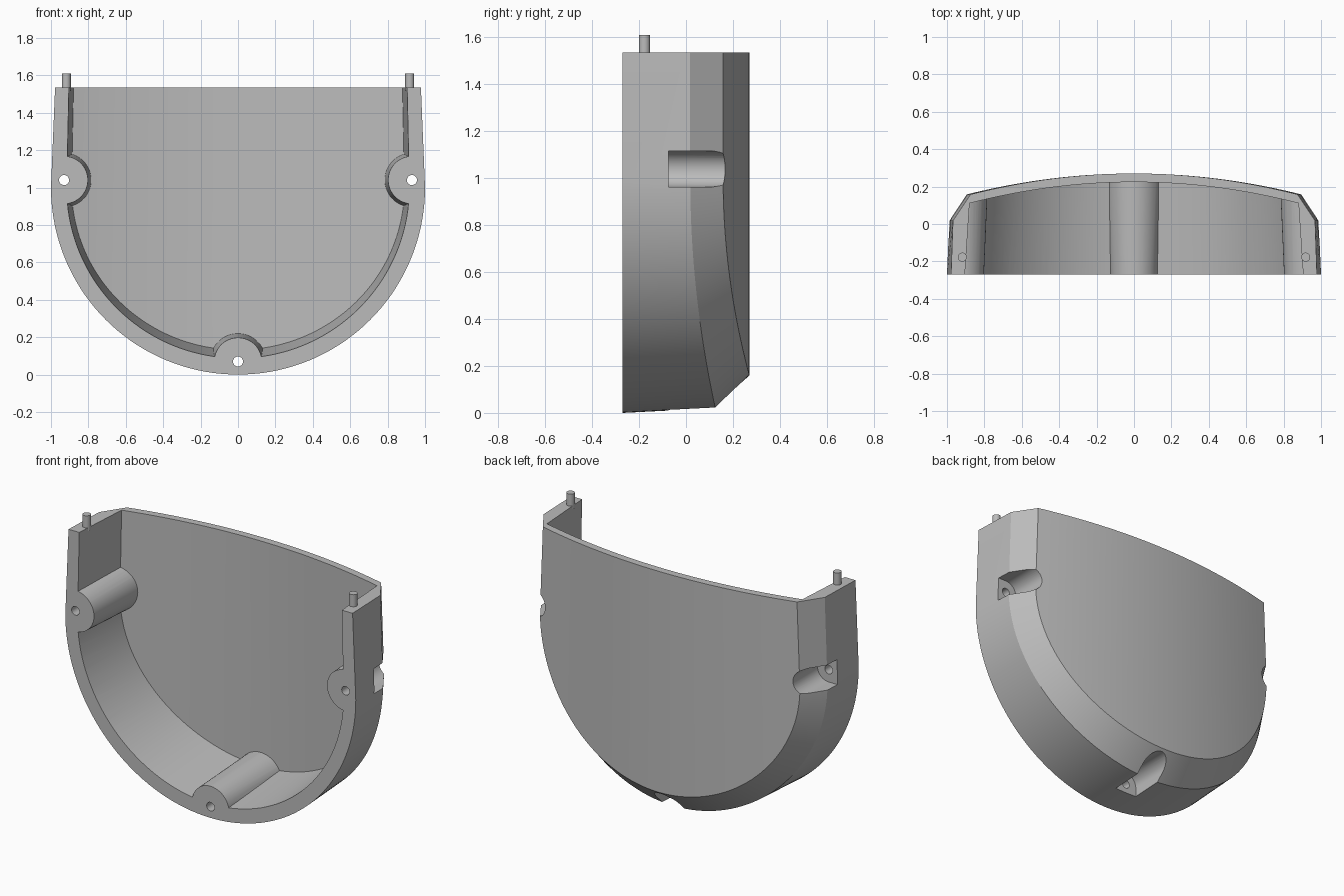
import bpy
import bmesh
from math import pi, cos, sin, radians
from mathutils import Matrix, Vector

if "Cube" in bpy.data.objects:
    bpy.data.objects.remove(bpy.data.objects["Cube"])

grey = bpy.data.materials.new("plain grey")
grey.use_nodes = True
COLOUR = (0.5, 0.5, 0.5, 1)
grey.diffuse_color = COLOUR
grey.node_tree.nodes["Principled BSDF"].inputs["Base Color"].default_value = COLOUR

SEGMENTS = 72
FRONT, TOP, MID = -0.27, 1.535, 1.0
SCREWS = [("left", 0.93, 1.04, 1, 0), ("right", -0.93, 1.04, -1, 0), ("bottom", 0, 0.07, 0, -1)]


def finish(name, bm):
    bmesh.ops.recalc_face_normals(bm, faces=bm.faces)
    mesh = bpy.data.meshes.new(name)
    bm.to_mesh(mesh)
    bm.free()
    mesh.materials.append(grey)
    obj = bpy.data.objects.new(name, mesh)
    bpy.context.collection.objects.link(obj)
    return obj


def u_loft(name, rings, ztop):
    """Loft U-shaped outlines; each is (half width, depth, top half width, y, y drop at sides)."""
    bm = bmesh.new()
    loops = []
    for rx, rz, xtop, y, drop in rings:
        low, high = [], []
        for i in range(SEGMENTS + 1):
            c, s = cos(pi * i / SEGMENTS), sin(pi * i / SEGMENTS)
            yy = y - drop * c * c
            low.append(bm.verts.new((-rx * c, yy, MID - rz * s)))
            high.append(bm.verts.new((-xtop * c, yy, ztop)))
        loops.append((low, high))
    for low, high in (loops[0], loops[-1]):
        for i in range(SEGMENTS):
            bm.faces.new((low[i], low[i + 1], high[i + 1], high[i]))
    for (a, b), (c, d) in zip(loops, loops[1:]):
        p, q = a + b[::-1], c + d[::-1]
        for i in range(len(p)):
            j = (i + 1) % len(p)
            bm.faces.new((p[i], p[j], q[j], q[i]))
    return finish(name, bm)


def rod(name, start, end, r1, r2, sides=48):
    """Cone or cylinder between two points."""
    start, end = Vector(start), Vector(end)
    axis = end - start
    turn = axis.to_track_quat('Z', 'Y').to_matrix().to_4x4()
    bm = bmesh.new()
    bmesh.ops.create_cone(bm, cap_ends=True, segments=sides, radius1=r1, radius2=r2,
                          depth=axis.length,
                          matrix=Matrix.Translation((start + end) / 2) @ turn)
    return finish(name, bm)


def slot(name, x, z, dx, dz, r=0.077, y0=-0.075, y1=0.4):
    """Round-ended slot along y that runs open in direction (dx, dz)."""
    bm = bmesh.new()
    out, side = Vector((dx, 0, dz)), Vector((-dz, 0, dx))
    centre = Vector((x, 0, z))
    outline = [centre + side * r * cos(pi * i / 24) - out * r * sin(pi * i / 24) for i in range(25)]
    outline += [centre - side * r + out * 0.3, centre + side * r + out * 0.3]
    face = bm.faces.new([bm.verts.new((p.x, y0, p.z)) for p in outline])
    made = bmesh.ops.extrude_face_region(bm, geom=[face])["geom"]
    moved = [v for v in made if isinstance(v, bmesh.types.BMVert)]
    bmesh.ops.translate(bm, verts=moved, vec=(0, y1 - y0, 0))
    return finish(name, bm)


def cut(target, cutter):
    mod = target.modifiers.new("cut", 'BOOLEAN')
    mod.operation, mod.solver, mod.object = 'DIFFERENCE', 'EXACT', cutter
    bpy.context.view_layer.objects.active = target
    bpy.ops.object.modifier_apply(modifier=mod.name)
    bpy.data.objects.remove(cutter)


# Outer body: drafted wall, chamfer and bowed back
shell = u_loft("shell", [(1.0, 1.0, 0.978, FRONT, 0),
                         (0.987, 0.98, 0.968, 0.125, 0.107),
                         (0.895, 0.84, 0.875, 0.27, 0.112)], TOP)

# Cavity, leaving the screw bosses standing
cavity = u_loft("cavity", [(0.918, 0.915, 0.905, FRONT - 0.03, 0),
                           (0.89, 0.868, 0.878, 0.224, 0.113)], TOP + 0.06)
for name, x, z, dx, dz in SCREWS:
    cut(cavity, rod(name + "_boss", (x, FRONT - 0.1, z), (x, 0.4, z), 0.123, 0.157))
cut(shell, cavity)

# Screw head pockets and screw holes
for name, x, z, dx, dz in SCREWS:
    cut(shell, slot(name + "_pocket", x, z, dx, dz))
    cut(shell, rod(name + "_hole", (x, FRONT - 0.1, z), (x, 0, z), 0.027, 0.027, 24))

# Locating pins on the wall tops
pins = [rod(side + "_pin", (x, -0.177, TOP - 0.02), (x, -0.177, 1.61), 0.024, 0.024, 24)
        for side, x in (("left", 0.918), ("right", -0.918))]

bpy.ops.object.select_all(action='DESELECT')
for obj in [shell] + pins:
    obj.select_set(True)
bpy.context.view_layer.objects.active = shell
bpy.ops.object.shade_smooth_by_angle(angle=radians(25))
